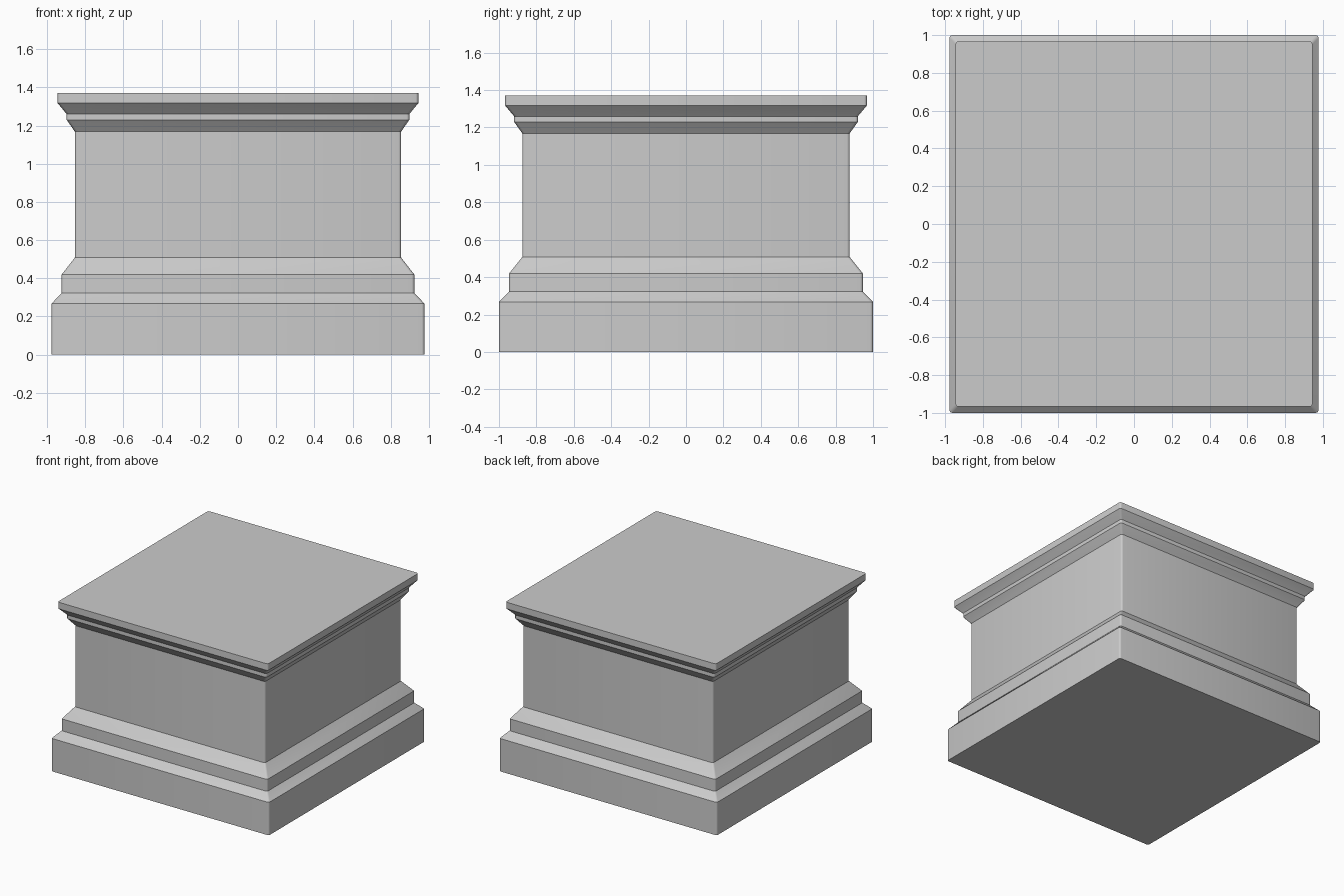
import bpy, bmesh
from math import cos, sin, pi, radians

if "Cube" in bpy.data.objects:
    bpy.data.objects.remove(bpy.data.objects["Cube"])

X_RATIO = 0.977      # the block is slightly narrower in x than in y
CORNER = 0.015       # small rounding of the vertical corners
SEGMENTS = 3

# Pedestal profile: (half depth, height) from the ground up
PROFILE = [
    (1.000, 0.000), (1.000, 0.267),   # plinth
    (0.946, 0.322), (0.946, 0.419),   # lower step
    (0.875, 0.508), (0.875, 1.168),   # die
    (0.919, 1.230), (0.919, 1.260),   # cornice fillet
    (0.967, 1.317), (0.967, 1.370),   # cap slab
]


def rounded_ring(bm, half, z):
    """Rectangle with finely rounded corners at height z."""
    ring = []
    hx, hy = half * X_RATIO - CORNER, half - CORNER
    for i, (sx, sy) in enumerate([(1, 1), (-1, 1), (-1, -1), (1, -1)]):
        for k in range(SEGMENTS + 1):
            a = pi / 2 * (i + k / SEGMENTS)
            ring.append(bm.verts.new((sx * hx + CORNER * cos(a),
                                      sy * hy + CORNER * sin(a), z)))
    return ring


# Loft the rings into one closed moulded block
bm = bmesh.new()
rings = [rounded_ring(bm, h, z) for h, z in PROFILE]
for low, high in zip(rings, rings[1:]):
    n = len(low)
    for i in range(n):
        j = (i + 1) % n
        bm.faces.new((low[i], low[j], high[j], high[i]))
bm.faces.new(rings[-1])
bm.faces.new(rings[0][::-1])

mesh = bpy.data.meshes.new("pedestal")
bm.to_mesh(mesh)
bm.free()
pedestal = bpy.data.objects.new("pedestal", mesh)
bpy.context.collection.objects.link(pedestal)

# Soft vertical corners, crisp moulding edges
bpy.context.view_layer.objects.active = pedestal
pedestal.select_set(True)
bpy.ops.object.shade_smooth_by_angle(angle=radians(32))
